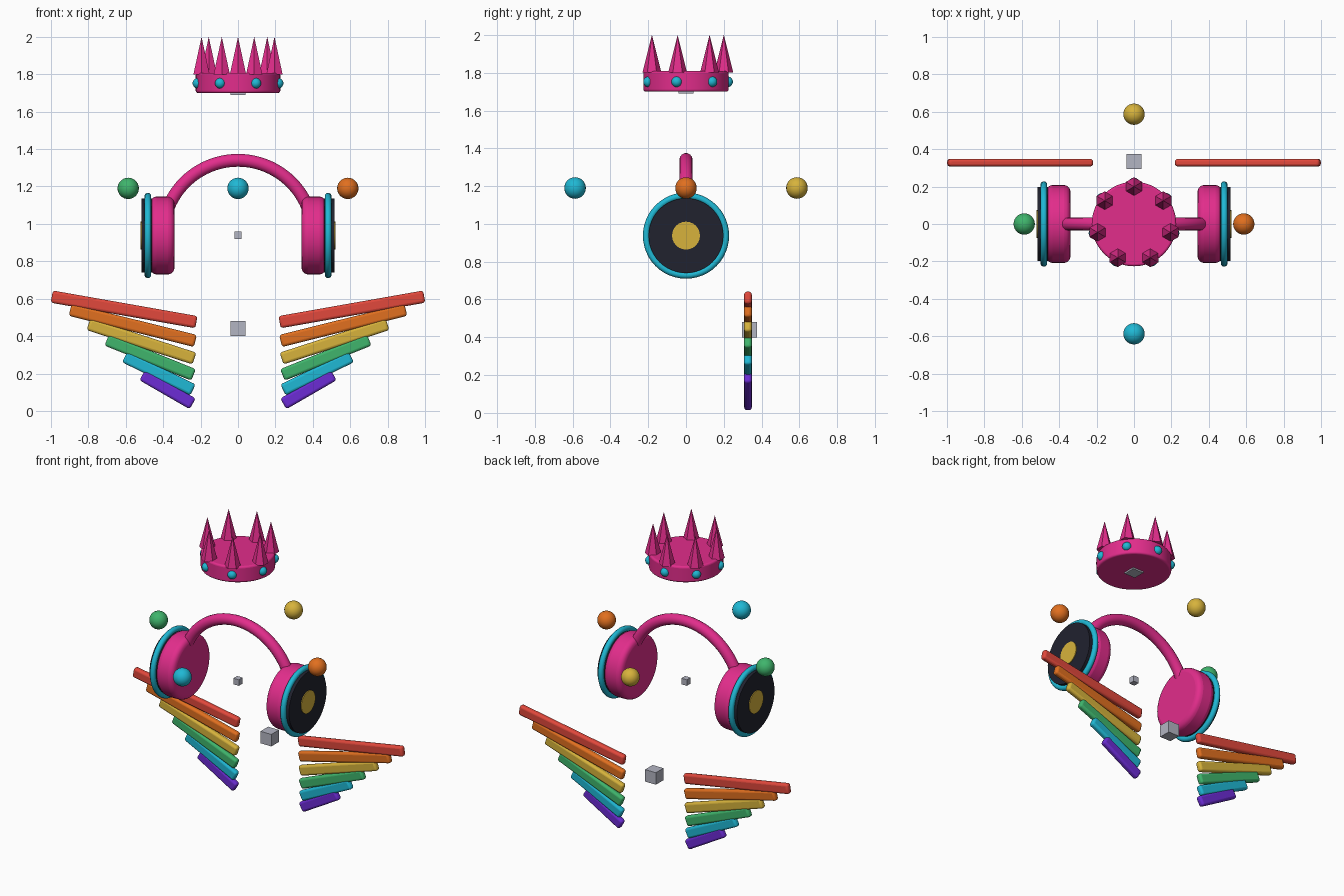
import bpy
import math
from mathutils import Matrix

if "Cube" in bpy.data.objects:
    bpy.data.objects.remove(bpy.data.objects["Cube"], do_unlink=True)


def material(name, rgb):
    m = bpy.data.materials.new(name)
    m.use_nodes = True
    colour = (*rgb, 1)
    m.diffuse_color = colour
    m.node_tree.nodes["Principled BSDF"].inputs["Base Color"].default_value = colour
    return m


pink = material("hot pink", (0.76, 0.026, 0.26))
dark = material("charcoal", (0.015, 0.016, 0.028))
cyan = material("cyan", (0.014, 0.48, 0.66))
gold = material("gold", (0.68, 0.45, 0.045))
red = material("red", (0.75, 0.065, 0.045))
orange = material("orange", (0.75, 0.16, 0.014))
green = material("green", (0.05, 0.46, 0.15))
purple = material("purple", (0.15, 0.025, 0.66))
grey = material("grey", (0.45, 0.46, 0.54))

ALONG_X = (0, math.pi / 2, 0)


def finish(name, mat, bevel=0, segments=4, smooth=True):
    """Name, colour, round and shade the active object."""
    ob = bpy.context.object
    ob.name = name
    ob.data.materials.append(mat)
    if bevel:
        mod = ob.modifiers.new("rounding", "BEVEL")
        mod.width, mod.segments = bevel, segments
        mod.limit_method = "ANGLE"
        mod.angle_limit = math.radians(40)
    if smooth:
        bpy.ops.object.shade_smooth_by_angle(angle=math.radians(35))
    return ob


def sphere(name, mat, loc, r):
    bpy.ops.mesh.primitive_uv_sphere_add(segments=24, ring_count=16, radius=r, location=loc)
    return finish(name, mat)


def disc(name, mat, loc, r, depth, rot=(0, 0, 0), sides=48, bevel=0):
    bpy.ops.mesh.primitive_cylinder_add(vertices=sides, radius=r, depth=depth,
                                        location=loc, rotation=rot)
    return finish(name, mat, bevel)


def block(name, mat, loc, size):
    bpy.ops.mesh.primitive_cube_add(size=size, location=loc)
    return finish(name, mat, smooth=False)


# Crown: round base, ring of spikes and gems
disc("crown_base", pink, (0, 0, 1.754), 0.226, 0.108, bevel=0.012)
for i in range(7):
    a = math.pi / 2 + i * math.tau / 7
    c, s = math.cos(a), math.sin(a)
    bpy.ops.mesh.primitive_cone_add(vertices=6, radius1=0.05, radius2=0, depth=0.2,
                                    location=(0.2 * c, 0.2 * s, 1.9))
    finish(f"crown_spike_{i + 1}", pink, smooth=False)
    sphere(f"crown_gem_{i + 1}", cyan, (0.22 * c, 0.22 * s, 1.752), 0.028)

# Core blocks
block("crown_core", grey, (0, 0, 1.73), 0.08)
block("headset_core", grey, (0, 0, 0.94), 0.04)
block("wing_core", grey, (0, 0.335, 0.44), 0.08)

# Headband: half-circle tube ending inside the ear cups
EAR_Z = 0.938
curve = bpy.data.curves.new("headband", "CURVE")
curve.dimensions = "3D"
curve.bevel_depth = 0.035
curve.bevel_resolution = 5
spline = curve.splines.new("POLY")
STEPS = 48
spline.points.add(STEPS)
for i, p in enumerate(spline.points):
    a = math.pi * i / STEPS
    p.co = (0.402 * math.cos(a), 0, EAR_Z + 0.402 * math.sin(a), 1)
spline.use_smooth = True
curve.materials.append(pink)
bpy.context.collection.objects.link(bpy.data.objects.new("headband", curve))

# Ear cups, mirrored by side
for side, sx in (("left", 1), ("right", -1)):
    disc(f"{side}_ear_cup", pink, (sx * 0.405, 0, EAR_Z), 0.208, 0.13, ALONG_X, bevel=0.034)
    bpy.ops.mesh.primitive_torus_add(major_segments=48, minor_segments=12, major_radius=0.21,
                                     minor_radius=0.018, location=(sx * 0.482, 0, EAR_Z),
                                     rotation=ALONG_X)
    finish(f"{side}_ear_ring", cyan)
    disc(f"{side}_ear_plate", dark, (sx * 0.486, 0, EAR_Z), 0.198, 0.06, ALONG_X)
    disc(f"{side}_ear_cap", gold, (sx * 0.5, 0, EAR_Z), 0.074, 0.042, ALONG_X, sides=24)

# Floating orbs
ORBIT, ORB_Z = 0.587, 1.19
for name, mat, x, y in (("front", cyan, 0, -1), ("back", gold, 0, 1),
                        ("left", orange, 1, 0), ("right", green, -1, 0)):
    sphere(f"{name}_orb", mat, (x * ORBIT, y * ORBIT, ORB_Z), 0.057)

# Wings: fanned bars that shorten and steepen downwards
for i, mat in enumerate((red, orange, gold, green, cyan, purple)):
    length = 0.785 - 0.095 * i
    tilt = math.radians(10 + 4 * i)
    for side, sx in (("left", 1), ("right", -1)):
        bpy.ops.mesh.primitive_cube_add(
            size=1, location=(sx * (0.609 - 0.0465 * i), 0.328, 0.543 - 0.0855 * i),
            rotation=(0, -sx * tilt, 0))
        bpy.context.object.data.transform(Matrix.Diagonal((length, 0.04, 0.066, 1)))
        finish(f"{side}_wing_bar_{i + 1}", mat, bevel=0.014, segments=3)
